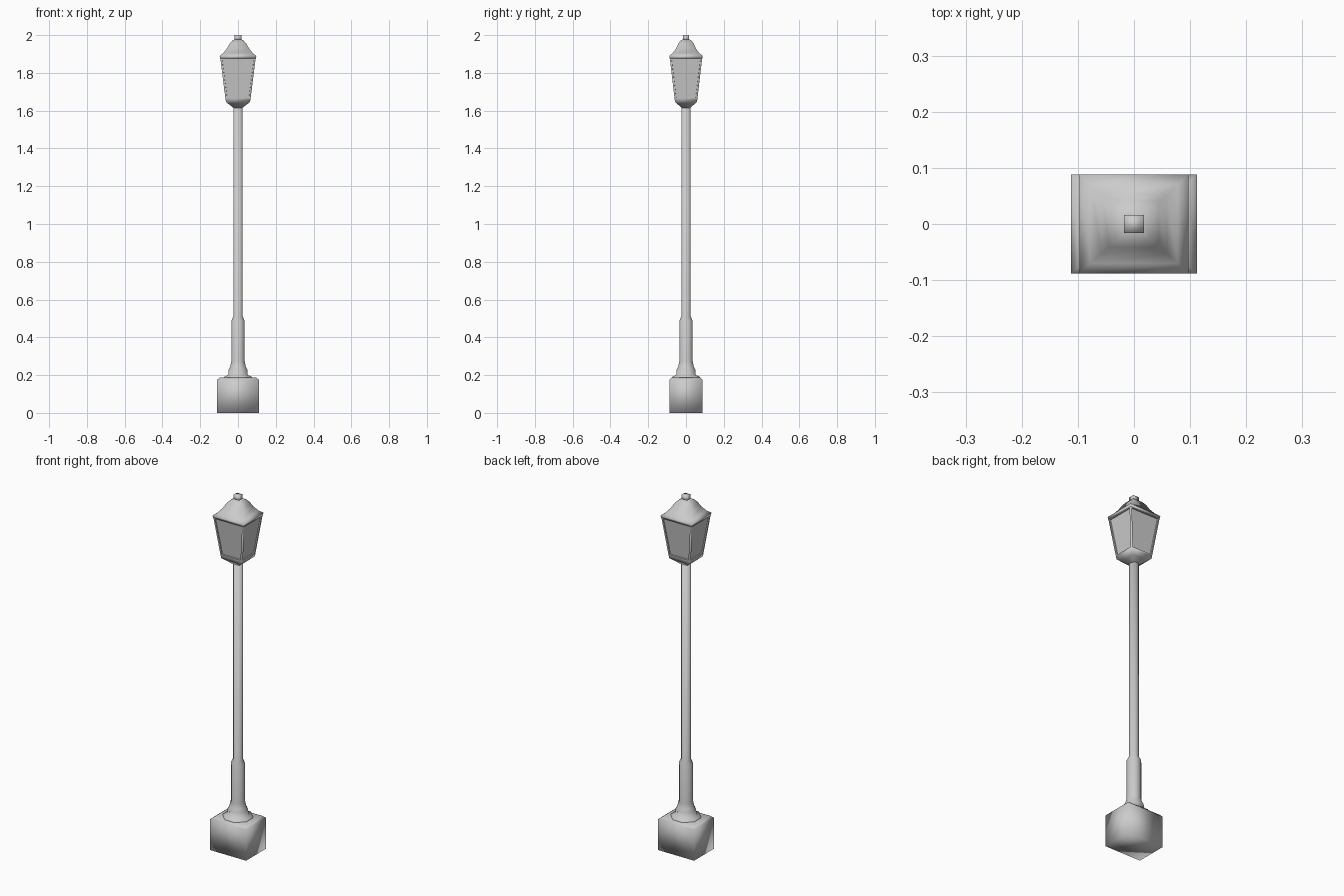
import bpy, bmesh, math

cube = bpy.data.objects.get("Cube")
if cube:
    bpy.data.objects.remove(cube, do_unlink=True)

metal = bpy.data.materials.new("pale grey")
metal.use_nodes = True
grey = (0.6, 0.6, 0.6, 1)
metal.diffuse_color = grey
metal.node_tree.nodes["Principled BSDF"].inputs["Base Color"].default_value = grey


def loft(name, rings, sides, panes=None):
    """Stack rings of (z, half width, half depth) into a closed solid."""
    bm = bmesh.new()
    turn = math.pi / sides
    grow = 1 / math.cos(turn)
    loops = []
    for z, hx, hy in rings:
        loops.append([bm.verts.new((hx * grow * math.cos(turn + 2 * turn * i),
                                    hy * grow * math.sin(turn + 2 * turn * i), z))
                      for i in range(sides)])
    bands = []
    for low, high in zip(loops, loops[1:]):
        bands.append([bm.faces.new((low[i], low[(i + 1) % sides],
                                    high[(i + 1) % sides], high[i]))
                      for i in range(sides)])
    bm.faces.new(loops[0][::-1])
    bm.faces.new(loops[-1])
    for f in bm.faces:
        f.smooth = True
    # recessed panes in the chosen band
    if panes is not None:
        bm.normal_update()
        bmesh.ops.inset_individual(bm, faces=bands[panes], thickness=0.012)
        walls = bmesh.ops.inset_individual(bm, faces=bands[panes], thickness=0.001, depth=-0.006)
        for f in walls["faces"] + bands[panes]:
            f.smooth = False
        edges = {e for f in bands[panes] for e in f.edges}
        for e in edges:
            e.smooth = False
    mesh = bpy.data.meshes.new(name)
    bm.to_mesh(mesh)
    bm.free()
    mesh.materials.append(metal)
    obj = bpy.data.objects.new(name, mesh)
    bpy.context.collection.objects.link(obj)
    return obj


# block at the foot with a chamfered top
loft("base_block", [(0, .112, .088), (.175, .112, .088), (.187, .096, .075)], 4)

# stepped collar, thick lower sleeve and slender shaft
profile = [(.18, .076), (.193, .072), (.2, .052), (.23, .049), (.245, .041),
           (.275, .035), (.488, .035), (.512, .024), (1.63, .024)]
loft("post", [(z, r, r) for z, r in profile], 8)

# lantern: cup, glazed body, eaves
loft("lantern_body", [(1.615, .024, .024), (1.635, .05, .045), (1.647, .064, .058),
                      (1.66, .066, .06), (1.88, .094, .086)], 4, panes=3)

# concave roof and finial
loft("lantern_roof", [(1.876, .095, .086), (1.89, .097, .088), (1.905, .078, .07),
                      (1.93, .058, .052), (1.955, .044, .041), (1.971, .03, .029),
                      (1.978, .018, .017)], 4)
loft("finial", [(1.97, .0175, .016), (2, .0175, .016)], 4)
